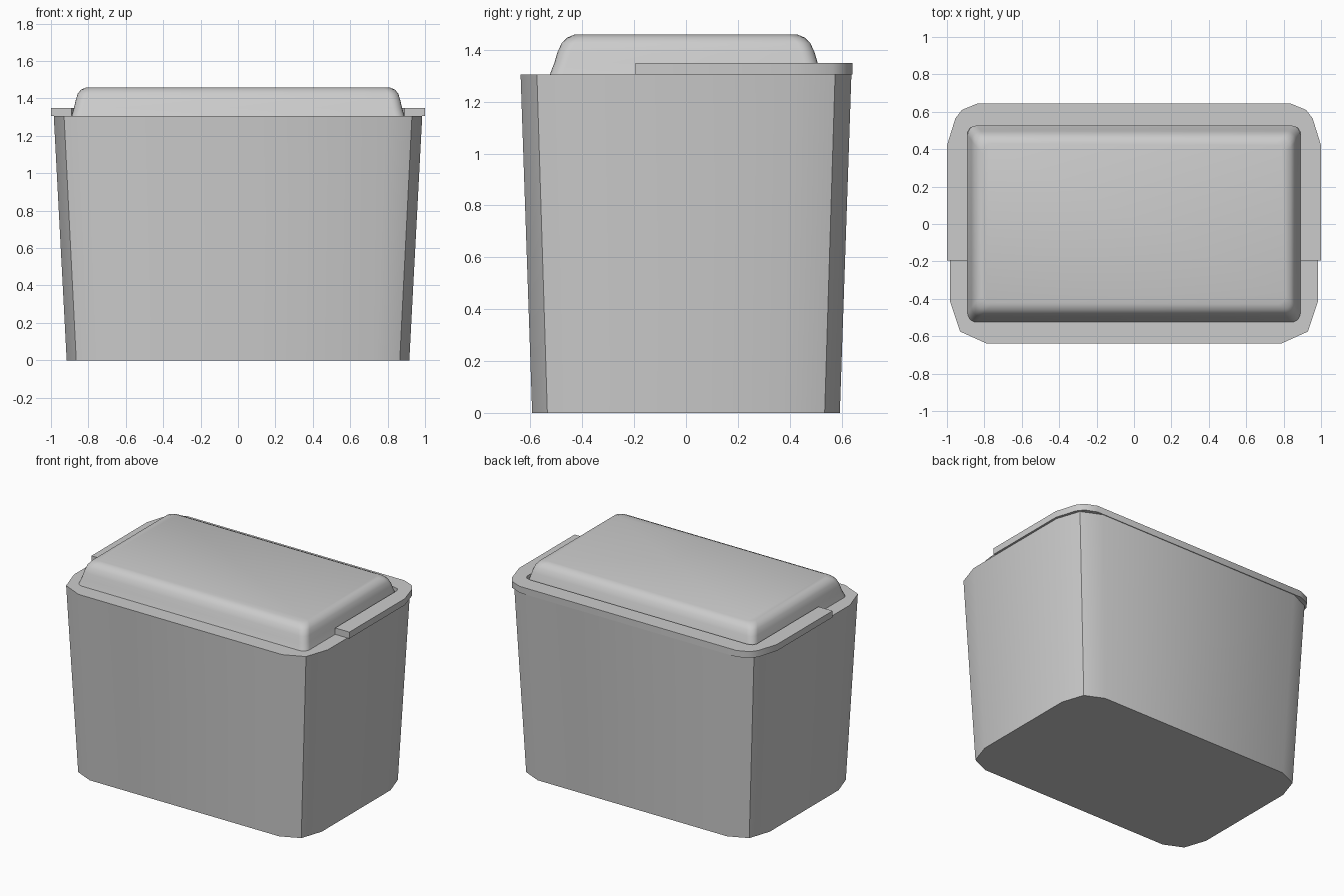
import bpy, bmesh, math

cube = bpy.data.objects.get("Cube")
if cube:
    bpy.data.objects.remove(cube, do_unlink=True)

GREY = (0.6, 0.6, 0.6, 1)
mat = bpy.data.materials.new("plain grey")
mat.use_nodes = True
mat.diffuse_color = GREY
bsdf = next(n for n in mat.node_tree.nodes if n.type == 'BSDF_PRINCIPLED')
bsdf.inputs["Base Color"].default_value = GREY


def finish(name, bm, angle):
    """Turn a bmesh into a named, shaded object."""
    bmesh.ops.recalc_face_normals(bm, faces=bm.faces)
    mesh = bpy.data.meshes.new(name)
    bm.to_mesh(mesh)
    bm.free()
    mesh.materials.append(mat)
    obj = bpy.data.objects.new(name, mesh)
    bpy.context.collection.objects.link(obj)
    bpy.ops.object.select_all(action='DESELECT')
    obj.select_set(True)
    bpy.context.view_layer.objects.active = obj
    bpy.ops.object.shade_smooth_by_angle(angle=math.radians(angle))
    return obj


def loft(name, rings, angle):
    """Skin a stack of matching closed rings and cap both ends."""
    bm = bmesh.new()
    loops = [[bm.verts.new(p) for p in ring] for ring in rings]
    for low, high in zip(loops, loops[1:]):
        for i in range(len(low)):
            j = (i + 1) % len(low)
            bm.faces.new((low[i], low[j], high[j], high[i]))
    bm.faces.new(loops[0])
    bm.faces.new(loops[-1])
    return finish(name, bm, angle)


def mirrored(corner):
    """Mirror one corner's points, from side to back, into a full outline."""
    back = corner + [(-x, y) for x, y in reversed(corner)]
    return back + [(-x, -y) for x, y in back]


def rounded(hx, hy, r, steps=5):
    arc = [math.pi / 2 * k / steps for k in range(steps + 1)]
    return mirrored([(hx - r + r * math.cos(a), hy - r + r * math.sin(a)) for a in arc])


# Tapered tub with faceted corners
tub = mirrored([(0.985, 0.41), (0.93, 0.575), (0.79, 0.638)])
loft("tub", [[(x * s, y * s, z) for x, y in tub] for s, z in ((0.93, 0), (1, 1.305))], 35)

# Raised U-shaped rim around the back and part of the sides
half_outer = [(1, -0.195), (1, 0.42), (0.955, 0.565), (0.92, 0.61), (0.84, 0.643)]
half_inner = [(0.89, -0.195), (0.89, 0.42), (0.89, 0.49), (0.875, 0.515), (0.84, 0.525)]
outer, inner = [h + [(-x, y) for x, y in reversed(h)] for h in (half_outer, half_inner)]
bm = bmesh.new()
sections = [[bm.verts.new((x, y, z)) for (x, y), z in
             ((o, 1.305), (o, 1.35), (i, 1.35), (i, 1.305))] for o, i in zip(outer, inner)]
for a, b in zip(sections, sections[1:]):
    for k in range(4):
        n = (k + 1) % 4
        bm.faces.new((a[k], a[n], b[n], b[k]))
bm.faces.new(sections[0])
bm.faces.new(sections[-1])
finish("rim", bm, 35)

# Domed lid: sloped sides rolling over into a flat top
lid = [(0.89, 0.525, 1.305), (0.877, 0.508, 1.35), (0.868, 0.496, 1.39),
       (0.857, 0.48, 1.425), (0.839, 0.459, 1.447), (0.81, 0.43, 1.459)]
loft("lid", [[(x, y, z) for x, y in rounded(hx, hy, 0.05)] for hx, hy, z in lid], 45)
